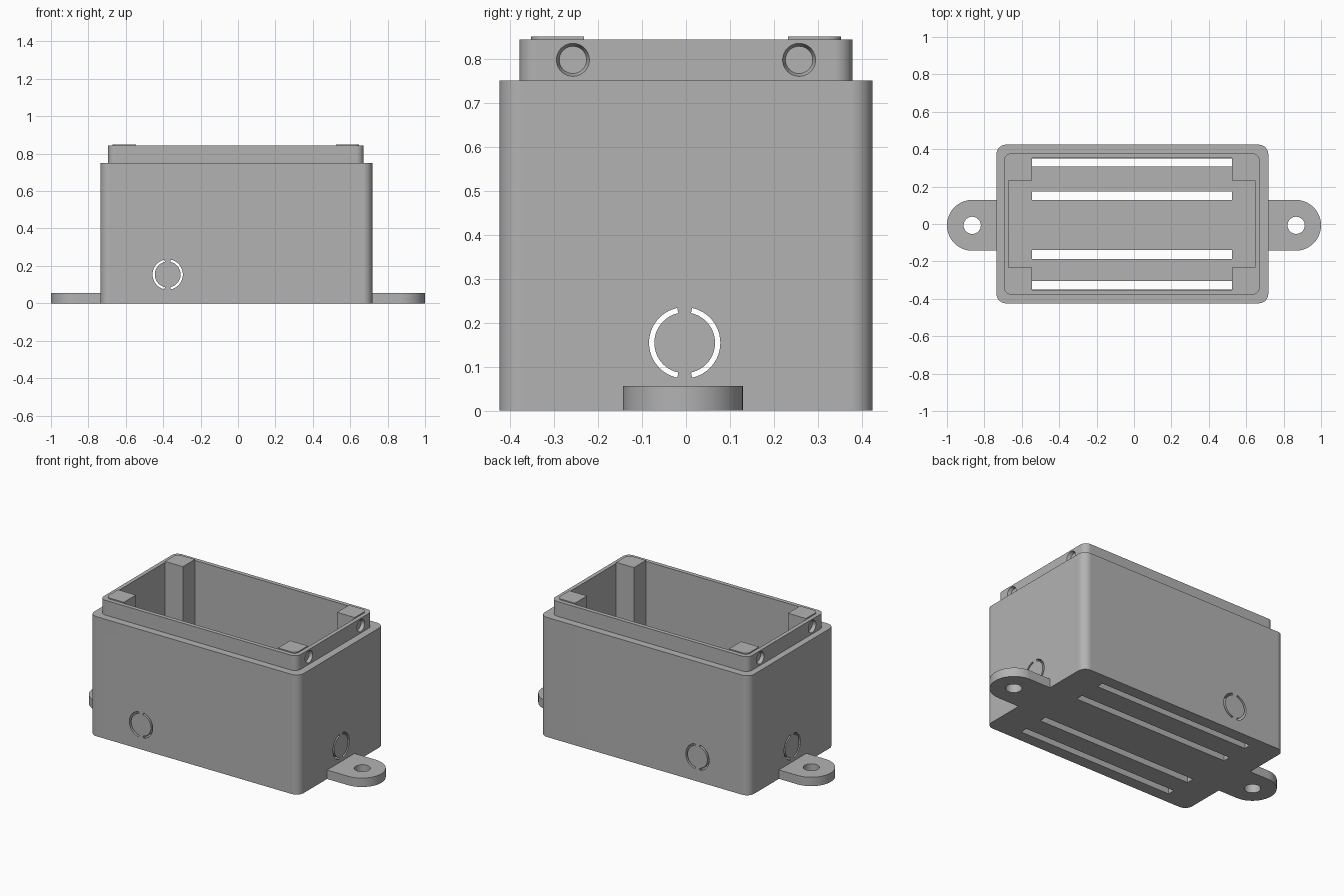
import bpy, bmesh, math
from mathutils import Matrix, Vector

if "Cube" in bpy.data.objects:
    bpy.data.objects.remove(bpy.data.objects["Cube"], do_unlink=True)

grey = bpy.data.materials.new("mid grey plastic")
grey.use_nodes = True
COLOUR = (0.45, 0.45, 0.45, 1)
grey.diffuse_color = COLOUR
grey.node_tree.nodes["Principled BSDF"].inputs["Base Color"].default_value = COLOUR


def finish(name, bm):
    bmesh.ops.recalc_face_normals(bm, faces=bm.faces)
    mesh = bpy.data.meshes.new(name)
    bm.to_mesh(mesh)
    bm.free()
    mesh.materials.append(grey)
    ob = bpy.data.objects.new(name, mesh)
    bpy.context.collection.objects.link(ob)
    return ob


def rounded(x0, x1, y0, y1, radii, steps=10):
    """Rectangle outline; radii run from the +x+y corner anticlockwise."""
    pts = []
    corners = [(x1, y1, -1, -1), (x0, y1, 1, -1), (x0, y0, 1, 1), (x1, y0, -1, 1)]
    for i, (x, y, sx, sy) in enumerate(corners):
        r = radii[i]
        if r == 0:
            pts.append((x, y))
            continue
        for k in range(steps + 1):
            a = math.pi / 2 * (i + k / steps)
            pts.append((x + sx * r + r * math.cos(a), y + sy * r + r * math.sin(a)))
    return pts


def loft(name, levels):
    """Solid through (outline, z) levels with equal point counts."""
    bm = bmesh.new()
    rings = [[bm.verts.new((x, y, z)) for x, y in pts] for pts, z in levels]
    n = len(rings[0])
    for a, b in zip(rings, rings[1:]):
        for i in range(n):
            j = (i + 1) % n
            bm.faces.new((a[i], a[j], b[j], b[i]))
    bm.faces.new(rings[0][::-1])
    bm.faces.new(rings[-1])
    bmesh.ops.remove_doubles(bm, verts=bm.verts, dist=1e-5)
    return finish(name, bm)


def prism(name, pts, z0, z1):
    return loft(name, [(pts, z0), (pts, z1)])


def cone(name, centre, axis, r1, r2, depth):
    bm = bmesh.new()
    turn = Vector((0, 0, 1)).rotation_difference(Vector(axis)).to_matrix().to_4x4()
    bmesh.ops.create_cone(bm, cap_ends=True, segments=40, radius1=r1, radius2=r2,
                          depth=depth, matrix=Matrix.Translation(centre) @ turn)
    return finish(name, bm)


def arc_cutter(name, centre, axis, side):
    """Half of a broken ring, running right through the box along the axis."""
    steps, gap = 24, 0.21
    angles = [gap + (math.pi - 2 * gap) * k / steps for k in range(steps + 1)]
    pts = [(0.081 * side * math.sin(a), 0.081 * math.cos(a)) for a in angles]
    pts += [(0.069 * side * math.sin(a), 0.069 * math.cos(a)) for a in reversed(angles)]
    ob = prism(name, pts, -1, 1)
    turn = Matrix.Rotation(math.pi / 2, 4, "X")
    if axis == "X":
        turn = Matrix.Rotation(math.pi / 2, 4, "Z") @ turn
    ob.data.transform(Matrix.Translation(centre) @ turn)
    return ob


def cut(target, cutter):
    cutter.hide_render = True
    mod = target.modifiers.new("cut", "BOOLEAN")
    mod.operation, mod.solver, mod.object = "DIFFERENCE", "EXACT", cutter
    bpy.context.view_layer.objects.active = target
    bpy.ops.object.modifier_apply(modifier=mod.name)
    bpy.data.objects.remove(cutter, do_unlink=True)


def smooth(ob):
    bpy.ops.object.select_all(action="DESELECT")
    ob.select_set(True)
    bpy.context.view_layer.objects.active = ob
    bpy.ops.object.shade_smooth_by_angle(angle=math.radians(30))
    ob.modifiers.new("even shading", "WEIGHTED_NORMAL").keep_sharp = True


# Box shell with a stepped rim
FLOOR = 0.05
X0, X1, Y = -0.67, 0.647, 0.352          # cavity limits
body = rounded(-0.735, 0.718, -0.424, 0.424, [0.05] * 4)
rim = rounded(-0.695, 0.672, -0.378, 0.378, [0.04] * 4)
shell = loft("box_shell", [(body, 0), (body, 0.75), (rim, 0.75), (rim, 0.843)])
cut(shell, prism("cavity", rounded(X0, X1, -Y, Y, [0.03] * 4), FLOOR, 1))

# Long slots in the floor
for y0, y1 in ((0.308, 0.351), (0.129, 0.175), (-0.187, -0.14), (-0.351, -0.305)):
    cut(shell, prism("slot", rounded(-0.545, 0.524, y0, y1, [0] * 4), -0.1, FLOOR + 0.01))

# Broken knock-out rings through the walls
for side in (-1, 1):
    cut(shell, arc_cutter("ring", (-0.376, 0, 0.154), "Y", side))
    cut(shell, arc_cutter("ring", (0, -0.003, 0.154), "X", side))

# Shallow dimples in the rim ends
for x, sx in ((0.672, 1), (-0.695, -1)):
    for sy in (-1, 1):
        cut(shell, cone("dimple", (x, sy * 0.257, 0.797), (sx, 0, 0), 0.031, 0.044, 0.04))
smooth(shell)

# Corner posts
for sy, end in ((-1, "front"), (1, "back")):
    y0, y1 = sorted((sy * 0.232, sy * Y))
    for x0, x1, side in ((X0, -0.545, "right"), (0.524, X1, "left")):
        radii = [0] * 4
        radii[{(1, "left"): 0, (1, "right"): 1, (-1, "right"): 2, (-1, "left"): 3}[sy, side]] = 0.03
        smooth(prism(f"{end}_{side}_post", rounded(x0, x1, y0, y1, radii), FLOOR, 0.85))

# Mounting ears with screw holes
R, YE = 0.136, -0.007
for x0, x1, hole, radii, side in ((0.718, 1, 0.867, [R, 0, 0, R], "left"),
                                  (-1, -0.735, -0.865, [0, R, R, 0], "right")):
    ear = prism(f"{side}_mounting_ear", rounded(x0, x1, YE - R, YE + R, radii, 16), 0, 0.056)
    cut(ear, cone("screw_hole", (hole, YE, 0), (0, 0, 1), 0.046, 0.046, 0.3))
    smooth(ear)
